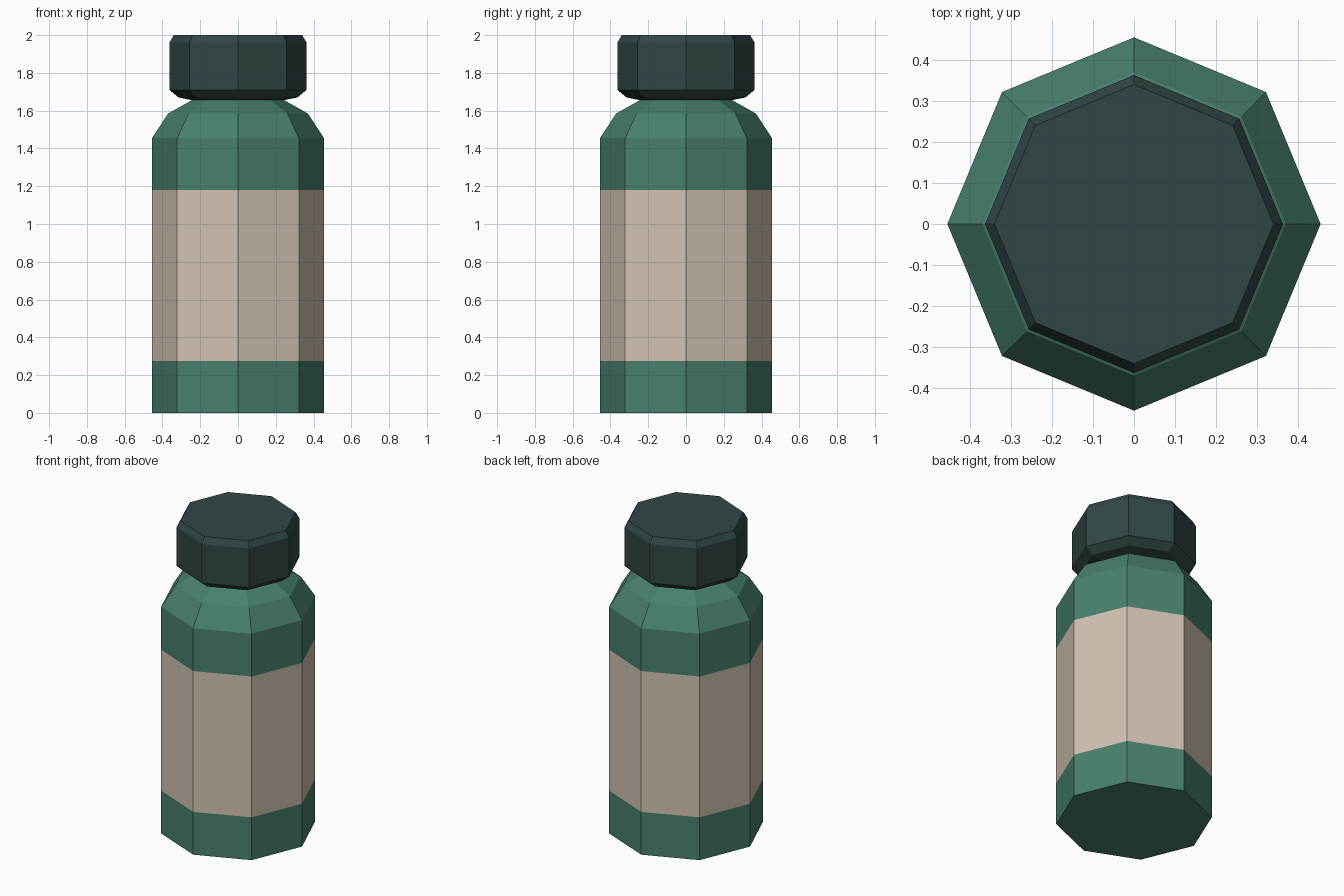
import bpy, math

if "Cube" in bpy.data.objects:
    bpy.data.objects.remove(bpy.data.objects["Cube"])

SIDES = 8


def srgb(r, g, b):
    def lin(c):
        c /= 255
        return c / 12.92 if c <= 0.04045 else ((c + 0.055) / 1.055) ** 2.4
    return (lin(r), lin(g), lin(b), 1)


def material(name, rgb):
    m = bpy.data.materials.new(name)
    m.diffuse_color = srgb(*rgb)
    m.use_nodes = True
    m.node_tree.nodes["Principled BSDF"].inputs["Base Color"].default_value = m.diffuse_color
    return m


def lathe(name, profile, mats, rule=lambda z: 0):
    """Octagonal solid from (radius, z) rings, capped at both ends."""
    verts = [(r * math.cos(2 * math.pi * i / SIDES), r * math.sin(2 * math.pi * i / SIDES), z)
             for r, z in profile for i in range(SIDES)]
    faces = [tuple(reversed(range(SIDES)))]
    for k in range(len(profile) - 1):
        a = k * SIDES
        for i in range(SIDES):
            j = (i + 1) % SIDES
            faces.append((a + i, a + j, a + SIDES + j, a + SIDES + i))
    faces.append(tuple(range(len(verts) - SIDES, len(verts))))
    me = bpy.data.meshes.new(name)
    me.from_pydata(verts, [], faces)
    for m in mats:
        me.materials.append(m)
    for p in me.polygons:
        p.material_index = rule(p.center.z)
    me.update()
    ob = bpy.data.objects.new(name, me)
    bpy.context.collection.objects.link(ob)
    return ob


green = material("bottle green", (72, 128, 109))
cream = material("label beige", (208, 194, 179))
dark = material("cap dark teal", (50, 70, 70))

# Bottle body with the label as a height band
lathe("bottle_body",
      [(0.455, 0), (0.455, 0.275), (0.455, 1.18), (0.455, 1.455),
       (0.37, 1.585), (0.24, 1.658)],
      [green, cream], lambda z: 1 if 0.3 < z < 1.15 else 0)

# Screw cap with bevelled rims
lathe("cap",
      [(0.24, 1.655), (0.315, 1.67), (0.363, 1.71), (0.363, 1.96), (0.34, 2.0)],
      [dark])
